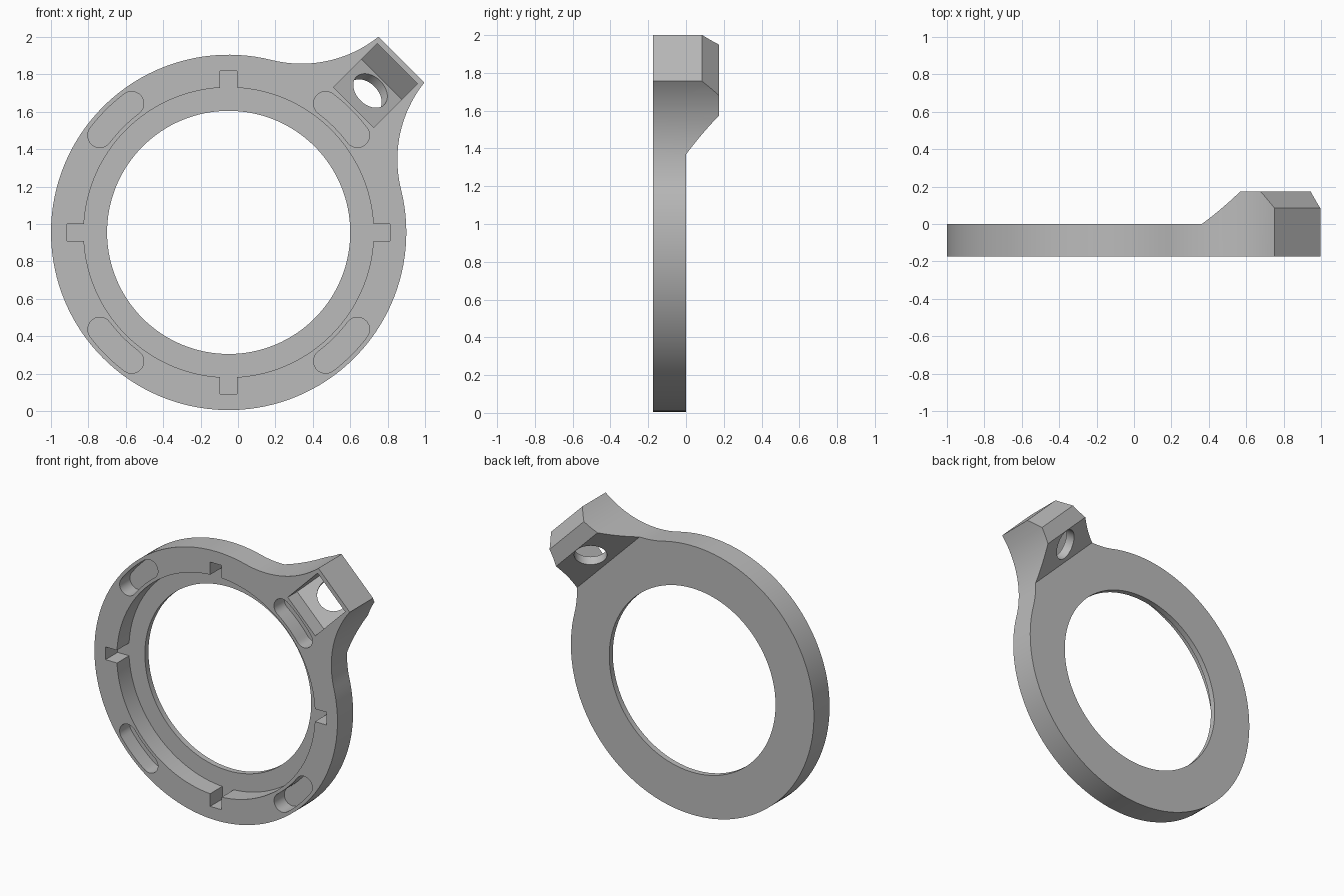
import bpy, bmesh
from math import sin, cos, pi, radians, hypot, atan2
from mathutils import Vector

cube = bpy.data.objects.get("Cube")
if cube:
    bpy.data.objects.remove(cube, do_unlink=True)

CENTRE = Vector((-0.05, 0, 0.955))
FRONT, BACK = -0.175, 0.175
RING_R, BORE_R, RECESS_R, RECESS_Y = 0.95, 0.65, 0.775, -0.04
LUG_R, LUG_HALF = 1.306, 0.173
U, V, Y = Vector((1, 0, 1)) / 2**0.5, Vector((-1, 0, 1)) / 2**0.5, Vector((0, 1, 0))

grey = bpy.data.materials.new("light grey")
grey.use_nodes = True
colour = (0.5, 0.5, 0.5, 1)
grey.diffuse_color = colour
grey.node_tree.nodes["Principled BSDF"].inputs["Base Color"].default_value = colour


def prism(name, points, low, high, axes):
    """Extrude a 2D outline; axes are two outline directions and the depth."""
    a, b, d = axes
    bm = bmesh.new()
    face = bm.faces.new([bm.verts.new(CENTRE + a * p + b * q + d * low) for p, q in points])
    extruded = bmesh.ops.extrude_face_region(bm, geom=[face])["geom"]
    bmesh.ops.translate(bm, vec=d * (high - low),
                        verts=[v for v in extruded if isinstance(v, bmesh.types.BMVert)])
    bmesh.ops.recalc_face_normals(bm, faces=bm.faces)
    mesh = bpy.data.meshes.new(name)
    bm.to_mesh(mesh)
    bm.free()
    mesh.materials.append(grey)
    obj = bpy.data.objects.new(name, mesh)
    bpy.context.collection.objects.link(obj)
    return obj


def arc(cx, cy, r, start, end, steps):
    return [(cx + r * cos(start + (end - start) * i / steps),
             cy + r * sin(start + (end - start) * i / steps)) for i in range(steps + 1)]


def circle(r, cx=0, cy=0, steps=128):
    return arc(cx, cy, r, 0, 2 * pi, steps)[:-1]


def apply_boolean(target, cutter, operation="DIFFERENCE"):
    cutter.hide_render = True
    mod = target.modifiers.new("cut", "BOOLEAN")
    mod.operation, mod.solver, mod.object = operation, "EXACT", cutter
    bpy.context.view_layer.objects.active = target
    bpy.ops.object.modifier_apply(modifier=mod.name)
    bpy.data.objects.remove(cutter, do_unlink=True)


# Ring outline with concave blends running into the lug
blend_r, join = 0.66, radians(31)
bx, by = (RING_R + blend_r) * cos(join), (RING_R + blend_r) * sin(join)
tip = atan2(LUG_HALF - by, LUG_R - bx) + 2 * pi
blend = arc(bx, by, blend_r, join + pi, tip, 24)
outline = arc(0, 0, RING_R, join, 2 * pi - join, 110)[1:-1]
outline += [(p, -q) for p, q in blend] + blend[::-1]
body = prism("ring_with_lug", outline, FRONT, 0.3, (U, V, Y))

# Side profile: thin ring, slanted rise and bevelled lug
profile = [(-1.2, -0.3), (1.5, -0.3), (1.5, -0.109), (1.216, BACK),
           (1.105, BACK), (0.93, 0), (-1.2, 0)]
apply_boolean(body, prism("profile", profile, -1.2, 1.2, (U, Y, V)), "INTERSECT")

# Bore and front recess
X, Z = Vector((1, 0, 0)), Vector((0, 0, 1))
apply_boolean(body, prism("bore", circle(BORE_R), -0.4, 0.3, (X, Z, Y)))
apply_boolean(body, prism("recess", circle(RECESS_R), -0.4, RECESS_Y, (X, Z, Y)))

# Four key notches and four curved slots
mid_r, half, spread = 0.862, 0.065, radians(8)
slot = arc(0, 0, mid_r + half, -spread, spread, 12)
slot += arc(mid_r * cos(spread), mid_r * sin(spread), half, spread, spread + pi, 12)[1:]
slot += arc(0, 0, mid_r - half, spread, -spread, 12)[1:]
slot += arc(mid_r * cos(spread), -mid_r * sin(spread), half, pi - spread, 2 * pi - spread, 12)[1:-1]
notch = [(0.7, -0.045), (0.863, -0.045), (0.863, 0.045), (0.7, 0.045)]
for i in range(4):
    t = i * pi / 2
    out, side = X * cos(t) + Z * sin(t), Z * cos(t) - X * sin(t)
    apply_boolean(body, prism("notch", notch, -0.4, RECESS_Y, (out, side, Y)))
    t += pi / 4
    out, side = X * cos(t) + Z * sin(t), Z * cos(t) - X * sin(t)
    apply_boolean(body, prism("slot", slot, -0.4, -0.06, (out, side, Y)))

# V-shaped lug pocket
pocket = [(0.946, -0.4), (1.276, -0.4), (1.276, 0.02), (1.156, 0.14), (0.946, -0.07)]
apply_boolean(body, prism("pocket", pocket, -0.152, 0.152, (U, Y, V)))

# Round hole square to the slanted wall
axis, across = (Y - U).normalized(), (Y + U).normalized()
centre = U * 1.05 + Y * 0.077
apply_boolean(body, prism("hole", circle(0.105, centre.dot(across), 0, 64),
                          centre.dot(axis) - 0.12, centre.dot(axis) + 0.15, (across, V, axis)))

# Smooth curved walls, keep crisp edges
bpy.ops.object.select_all(action="DESELECT")
body.select_set(True)
bpy.context.view_layer.objects.active = body
bpy.ops.object.shade_smooth_by_angle(angle=radians(30))
